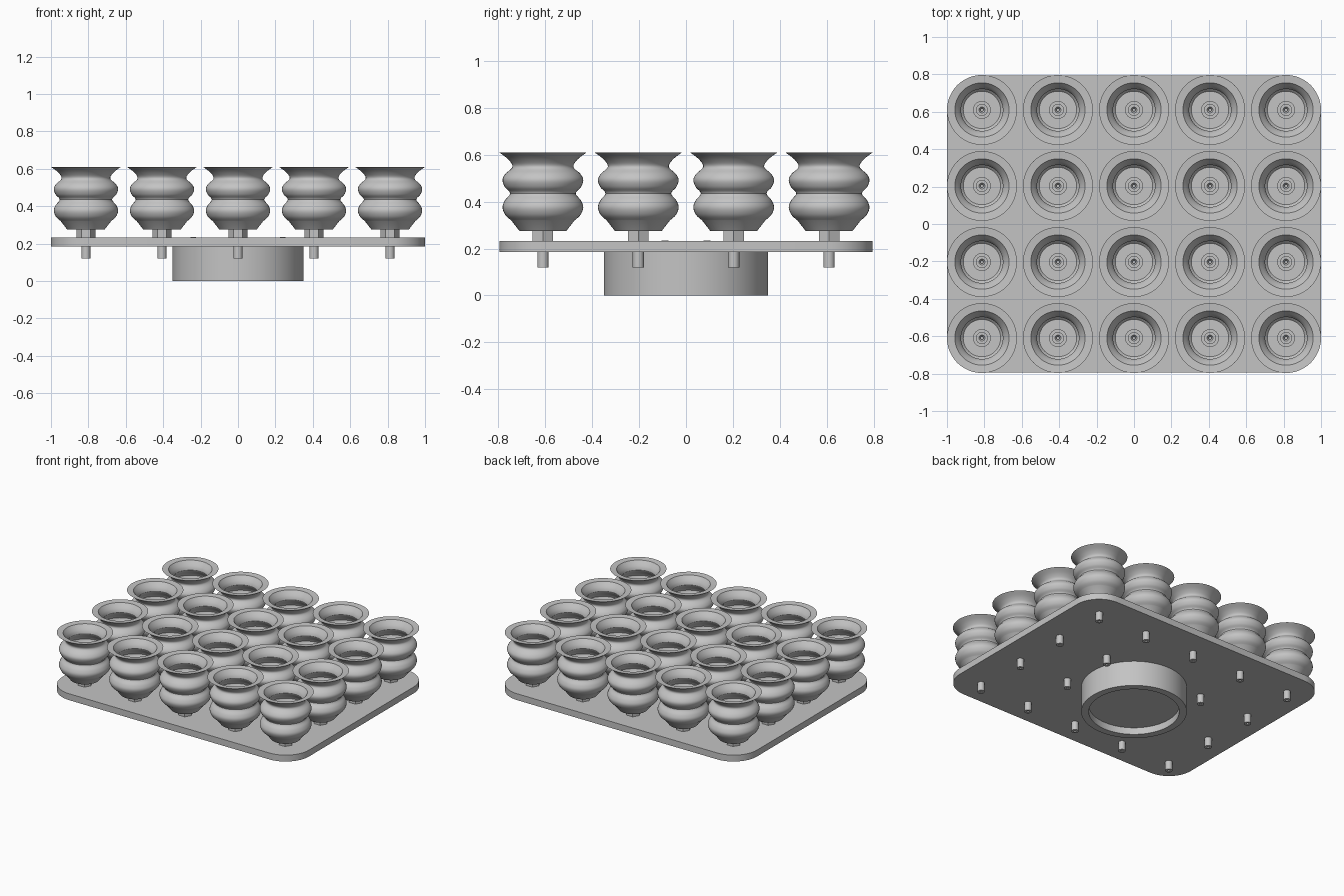
import bpy, bmesh, math
from mathutils import Vector

cube = bpy.data.objects.get("Cube")
if cube:
    bpy.data.objects.remove(cube, do_unlink=True)

grey = bpy.data.materials.new("plain grey")
grey.use_nodes = True
COLOUR = (0.55, 0.55, 0.55, 1)
grey.diffuse_color = COLOUR
grey.node_tree.nodes["Principled BSDF"].inputs["Base Color"].default_value = COLOUR


def finish(name, bm, angle=30):
    bmesh.ops.remove_doubles(bm, verts=bm.verts, dist=1e-5)
    bmesh.ops.recalc_face_normals(bm, faces=bm.faces)
    mesh = bpy.data.meshes.new(name)
    bm.to_mesh(mesh)
    bm.free()
    mesh.materials.append(grey)
    ob = bpy.data.objects.new(name, mesh)
    bpy.context.collection.objects.link(ob)
    bpy.ops.object.select_all(action='DESELECT')
    ob.select_set(True)
    bpy.context.view_layer.objects.active = ob
    bpy.ops.object.shade_smooth_by_angle(angle=math.radians(angle))
    return ob


def lathe(name, profile, sides=48, angle=30):
    bm = bmesh.new()
    vs = [bm.verts.new((r, 0, z)) for r, z in profile]
    es = [bm.edges.new(p) for p in zip(vs, vs[1:])]
    bmesh.ops.spin(bm, geom=vs + es, cent=(0, 0, 0), axis=(0, 0, 1),
                   angle=math.tau, steps=sides, use_duplicate=False)
    return finish(name, bm, angle)


def curve_through(points, steps=5):
    """Smooth curve through the points."""
    p = [Vector(q) for q in points]
    p = [p[0]] + p + [p[-1]]
    out = []
    for a, b, c, d in zip(p, p[1:], p[2:], p[3:]):
        for i in range(steps):
            t = i / steps
            out.append(0.5 * (2 * b + (c - a) * t + (2 * a - 5 * b + 4 * c - d) * t**2
                              + (3 * b - a - 3 * c + d) * t**3))
    return [tuple(v) for v in out] + [points[-1]]


# Base plate with rounded corners
W, D, R, LOW, HIGH = 1.0, 0.795, 0.19, 0.185, 0.232
bm = bmesh.new()
outline = []
for k, (sx, sy) in enumerate([(1, 1), (-1, 1), (-1, -1), (1, -1)]):
    for i in range(13):
        a = (k + i / 12) * math.pi / 2
        outline.append(bm.verts.new((sx * (W - R) + R * math.cos(a),
                                     sy * (D - R) + R * math.sin(a), LOW)))
face = bm.faces.new(outline)
ext = bmesh.ops.extrude_face_region(bm, geom=[face], use_keep_orig=True)
bmesh.ops.translate(bm, vec=(0, 0, HIGH - LOW),
                    verts=[g for g in ext["geom"] if isinstance(g, bmesh.types.BMVert)])
finish("base_plate", bm)

# Round mounting flange with a shallow recess underneath
lathe("mounting_flange", [(0, 0.05), (0.3, 0.05), (0.3, 0), (0.35, 0), (0.35, LOW), (0, LOW)], 96)

# Flange screws, nearly flush with the plate
for sx in (-1, 1):
    for sy in (-1, 1):
        screw = lathe("flange_screw", [(0.015, HIGH - 0.01), (0.015, HIGH + 0.002), (0, HIGH + 0.002)], 20)
        screw.location = (sx * 0.24, sy * 0.09, 0)

# Bellows suction cup: outer wall, rim, inner wall and floor
outer = curve_through([(0.135, 0.32), (0.16, 0.343), (0.172, 0.375), (0.162, 0.405),
                       (0.14, 0.435), (0.162, 0.462), (0.172, 0.492), (0.16, 0.518),
                       (0.13, 0.548), (0.148, 0.58), (0.187, 0.61)])
inner = curve_through([(0.145, 0.606), (0.112, 0.55), (0.15, 0.492), (0.12, 0.435),
                       (0.15, 0.375), (0.1, 0.31)])
cup = lathe("suction_cup", [(0, 0.275), (0.1, 0.275)] + outer + inner + [(0, 0.31)])

# Hexagonal nut under the cup
nut = lathe("hex_nut", [(0, HIGH), (0.05, HIGH), (0.05, 0.277), (0, 0.277)], 6)

# Hollow stem through the plate, with a stepped head inside the cup
stem = lathe("hollow_stem", [(0.008, 0.12), (0.024, 0.12), (0.024, 0.3), (0.048, 0.305),
                             (0.048, 0.325), (0.032, 0.325), (0.032, 0.34), (0.016, 0.34),
                             (0.008, 0.33), (0.008, 0.12)], 24)

# Repeat the cup assembly over a grid of five by four
PITCH = 0.4065
for part in (cup, nut, stem):
    for i in range(5):
        for j in range(4):
            ob = part if i == j == 0 else part.copy()
            if ob is not part:
                bpy.context.collection.objects.link(ob)
            ob.location = ((i - 2) * PITCH, (j - 1.5) * PITCH, 0)
